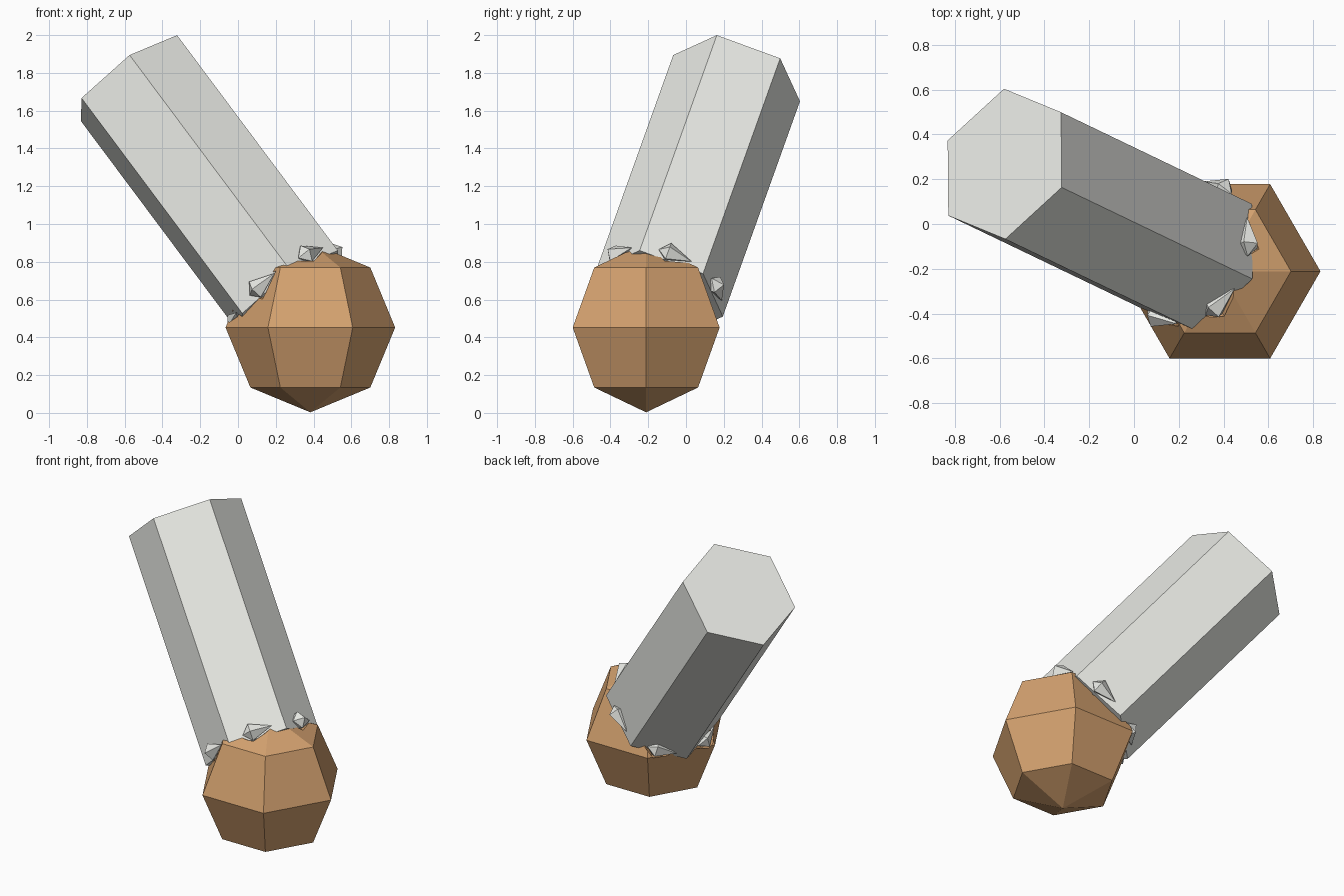
import bpy, bmesh, math
from mathutils import Vector, Matrix

if "Cube" in bpy.data.objects:
    bpy.data.objects.remove(bpy.data.objects["Cube"])

AXIS = Vector((-0.575, 0.276, 0.770)).normalized()
TOP = Vector((-0.577, 0.268, 1.772))
LENGTH = 1.48
RADIUS = 0.357
BASE = TOP - AXIS * LENGTH
# cross-section frame: U points at the highest corner, V follows round the axis
U = Vector((0.255, -0.105, 0.228))
U = (U - AXIS * U.dot(AXIS)).normalized()
V = AXIS.cross(U)


def material(name, rgb):
    mat = bpy.data.materials.new(name)
    mat.diffuse_color = (*rgb, 1)
    mat.use_nodes = True
    mat.node_tree.nodes["Principled BSDF"].inputs["Base Color"].default_value = mat.diffuse_color
    return mat


TAN = material("tan", (0.66, 0.36, 0.16))
PALE = material("pale_grey", (0.81, 0.82, 0.78))


def make(name, bm, mat):
    bmesh.ops.recalc_face_normals(bm, faces=bm.faces)
    me = bpy.data.meshes.new(name)
    bm.to_mesh(me)
    bm.free()
    me.materials.append(mat)
    ob = bpy.data.objects.new(name, me)
    bpy.context.collection.objects.link(ob)
    return ob


def radial(deg):
    a = math.radians(deg)
    return U * math.cos(a) + V * math.sin(a)


# round low-poly body, one corner pointing along +x
bm = bmesh.new()
bmesh.ops.create_uvsphere(bm, u_segments=6, v_segments=4, radius=0.449,
                          matrix=Matrix.Translation((0.383, -0.211, 0.452)) @
                          Matrix.Rotation(math.radians(30), 4, 'Z'))
body = make("round_body", bm, TAN)

# leaning six-sided shaft
bm = bmesh.new()
rings = [[bm.verts.new(c + radial(60 * i) * RADIUS) for i in range(6)] for c in (BASE, TOP)]
for i in range(6):
    j = (i + 1) % 6
    bm.faces.new((rings[0][i], rings[0][j], rings[1][j], rings[1][i]))
for r in rings:
    bm.faces.new(r)
make("shaft", bm, PALE)


# pointed chips, one at the foot of each shaft face
def chips(name, scale):
    bm = bmesh.new()
    for i in range(6):
        out = radial(60 * i + 30)
        side = AXIS.cross(out)
        c = BASE + AXIS * 0.045 + out * 0.315
        tips = [c + side * 0.10 * scale, c - side * 0.085 * scale]
        belt = []
        for k in range(5):
            a = math.tau * k / 5
            belt.append(bm.verts.new(c - side * 0.035 + scale * 0.056 *
                                     (out * math.cos(a) + AXIS * math.sin(a))))
        for t in tips:
            tv = bm.verts.new(t)
            for k in range(5):
                bm.faces.new((tv, belt[k], belt[(k + 1) % 5]))
    return make(name, bm, PALE if scale == 1 else TAN)


chips("foot_chips", 1)

# shallow notches in the body round the chips
cutter = chips("notch_cutter", 1.3)
cutter.hide_render = True
mod = body.modifiers.new("notches", 'BOOLEAN')
mod.operation = 'DIFFERENCE'
mod.solver = 'EXACT'
mod.object = cutter
bpy.context.view_layer.objects.active = body
bpy.ops.object.modifier_apply(modifier=mod.name)
bpy.data.objects.remove(cutter)
